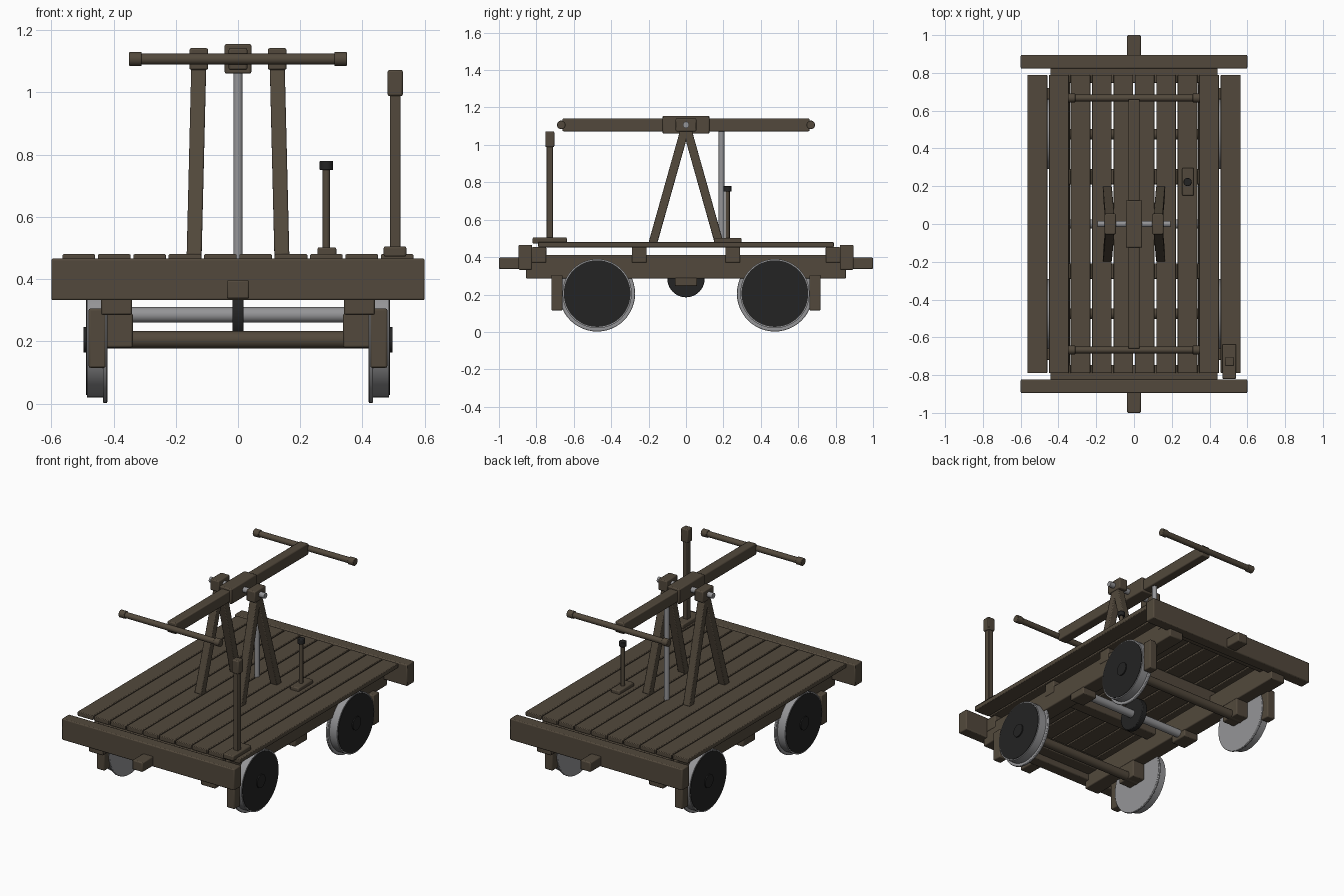
import bpy
from math import radians
from mathutils import Vector

cube = bpy.data.objects.get("Cube")
if cube:
    bpy.data.objects.remove(cube, do_unlink=True)


def material(name, rgb):
    m = bpy.data.materials.new(name)
    m.use_nodes = True
    m.diffuse_color = (*rgb, 1)
    m.node_tree.nodes["Principled BSDF"].inputs["Base Color"].default_value = (*rgb, 1)
    return m


WOOD = material("dark_wood", (0.085, 0.066, 0.045))
STEEL = material("steel", (0.30, 0.30, 0.31))
IRON = material("black_iron", (0.017, 0.017, 0.017))


def finish(name, mat, bevel):
    ob = bpy.context.object
    ob.name = ob.data.name = name
    ob.data.materials.append(mat)
    if bevel:
        mod = ob.modifiers.new("Bevel", "BEVEL")
        mod.width, mod.segments, mod.limit_method = bevel, 2, "ANGLE"
    bpy.ops.object.shade_smooth_by_angle(angle=radians(35))
    return ob


def box(name, x, y, z, mat=WOOD, bevel=0.006):
    """Beveled box from (min, max) pairs."""
    lo, hi = Vector((x[0], y[0], z[0])), Vector((x[1], y[1], z[1]))
    bpy.ops.mesh.primitive_cube_add(size=1, location=(lo + hi) / 2)
    bpy.context.object.scale = hi - lo
    bpy.ops.object.transform_apply(location=False, rotation=False, scale=True)
    return finish(name, mat, bevel)


def rod(name, a, b, r, mat=WOOD, sides=20, bevel=0):
    """Cylinder between two points."""
    a, b = Vector(a), Vector(b)
    bpy.ops.mesh.primitive_cylinder_add(
        vertices=sides, radius=r, depth=(b - a).length, location=(a + b) / 2,
        rotation=(b - a).to_track_quat("Z", "Y").to_euler())
    return finish(name, mat, bevel)


def beam(name, a, b, width, depth):
    """Square timber between two points."""
    a, b = Vector(a), Vector(b)
    bpy.ops.mesh.primitive_cube_add(size=1, location=(a + b) / 2)
    ob = bpy.context.object
    ob.scale = (width, depth, (b - a).length)
    ob.rotation_euler = Vector((0, 0, 1)).rotation_difference((b - a).normalized()).to_euler()
    bpy.ops.object.transform_apply(location=False, rotation=False, scale=True)
    return finish(name, WOOD, 0.005)


def span(a, b, side):
    """Mirror a range to the given side."""
    return tuple(sorted((a * side, b * side)))


def sym(a):
    return (-a, a)


# Deck planks
PLANKS, PITCH = 10, 0.1136
for i in range(PLANKS):
    c = (i - (PLANKS - 1) / 2) * PITCH
    box("deck_plank", (c - 0.0525, c + 0.0525), sym(0.79), (0.452, 0.48), bevel=0.004)

# Cross bearers under the deck
for y in (-0.787, -0.25, 0.25, 0.787):
    box("cross_bearer", sym(0.443), (y - 0.04, y + 0.04), (0.37, 0.453))

# End beams and couplers
for s in (-1, 1):
    box("end_beam", sym(0.6), span(0.823, 0.895, s), (0.332, 0.466))
    box("coupler", sym(0.036), span(0.88, 1.0, s), (0.337, 0.397))

# Side sills, drive shaft bearings
for s in (-1, 1):
    box("side_sill", span(0.34, 0.44, s), sym(0.855), (0.285, 0.412))
    box("shaft_bearing", span(0.34, 0.44, s), sym(0.06), (0.245, 0.29))

# Wheel sets
AXLE_Z = 0.205
for e in (-1, 1):
    y = 0.475 * e
    rod("axle", (-0.42, y, AXLE_Z), (0.42, y, AXLE_Z), 0.028)
    for s in (-1, 1):
        def wheel_part(name, x0, x1, r, mat, sides=48, bevel=0):
            rod(name, (x0 * s, y, AXLE_Z), (x1 * s, y, AXLE_Z), r, mat, sides, bevel)
        wheel_part("wheel_flange", 0.42, 0.434, 0.203, STEEL, bevel=0.003)
        wheel_part("wheel_tread", 0.43, 0.486, 0.185, STEEL)
        wheel_part("wheel_face", 0.48, 0.489, 0.178, IRON)
        wheel_part("wheel_hub", 0.48, 0.496, 0.041, IRON, 24)
        box("axle_box", span(0.338, 0.425, s), (y - 0.065, y + 0.065), (0.18, 0.29))
        box("brake_block", span(0.425, 0.48, s), span(0.66, 0.72, e), (0.115, 0.305))

# Drive shaft with central gear wheel
rod("drive_shaft", (-0.35, 0, 0.285), (0.35, 0, 0.285), 0.025, STEEL)
rod("drive_gear", (-0.018, 0, 0.285), (0.018, 0, 0.285), 0.1, IRON, 40, 0.004)

# A-frame supports with top bearings
for s in (-1, 1):
    for e in (-1, 1):
        beam("frame_leg", (0.141 * s, 0.178 * e, 0.472), (0.126 * s, 0.004 * e, 1.09), 0.048, 0.046)
    box("pivot_bearing", span(0.096, 0.156, s), sym(0.055), (1.072, 1.142))
rod("pivot_pin", (-0.192, 0, 1.107), (0.192, 0, 1.107), 0.017, STEEL)

# Rocking pump beam and handles
box("pump_beam", sym(0.03), sym(0.66), (1.072, 1.142))
box("beam_clamp", sym(0.043), sym(0.125), (1.06, 1.155))
for e in (-1, 1):
    y = 0.667 * e
    rod("pump_handle", (-0.33, y, 1.107), (0.33, y, 1.107), 0.018)
    for s in (-1, 1):
        rod("handle_grip", (0.31 * s, y, 1.107), (0.35 * s, y, 1.107), 0.023, bevel=0.003)

# Connecting rod from beam to deck
rod("connecting_rod", (0, 0.19, 0.46), (0, 0.19, 1.09), 0.015, STEEL)

# Tall brake post
box("post_base", (0.468, 0.541), (-0.82, -0.637), (0.472, 0.505))
box("brake_post", (0.488, 0.522), (-0.746, -0.711), (0.49, 1.0), bevel=0.004)
box("post_cap", (0.481, 0.53), (-0.752, -0.704), (0.988, 1.072))

# Short lever
box("lever_base", (0.255, 0.316), (0.15, 0.297), (0.472, 0.502))
rod("lever", (0.284, 0.222, 0.49), (0.284, 0.222, 0.755), 0.012)
rod("lever_knob", (0.284, 0.222, 0.75), (0.284, 0.222, 0.78), 0.022, IRON, bevel=0.003)
